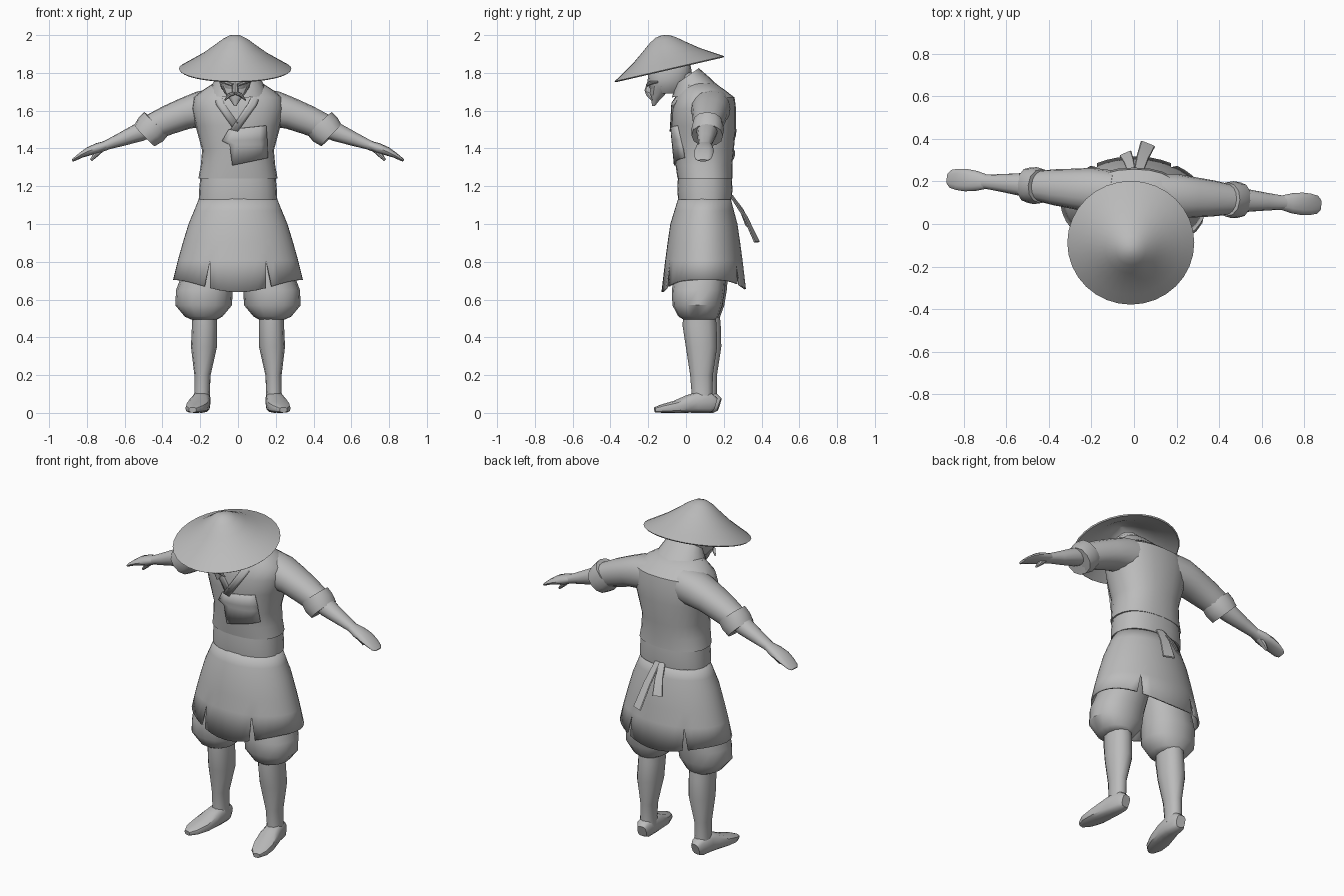
import bpy, bmesh, math
from mathutils import Vector

if "Cube" in bpy.data.objects:
    bpy.data.objects.remove(bpy.data.objects["Cube"])

mat = bpy.data.materials.new("clay grey")
mat.use_nodes = True
GREY = (0.5, 0.5, 0.5, 1)
mat.diffuse_color = GREY
mat.node_tree.nodes["Principled BSDF"].inputs["Base Color"].default_value = GREY
parts = []


def finish(name, bm, thickness=0):
    mesh = bpy.data.meshes.new(name)
    bm.to_mesh(mesh)
    bm.free()
    mesh.materials.append(mat)
    ob = bpy.data.objects.new(name, mesh)
    bpy.context.collection.objects.link(ob)
    parts.append(ob)
    if thickness:
        mod = ob.modifiers.new("thickness", "SOLIDIFY")
        mod.thickness, mod.offset = thickness, -1


def loft(name, rings, n=16, power=2.2, caps=True):
    """Skin rings given as (centre, half-axis u, half-axis v)."""
    bm = bmesh.new()
    loops = []
    for c, u, v in rings:
        row = []
        for i in range(n):
            a = math.tau * i / n
            cs, sn = math.cos(a), math.sin(a)
            cs = math.copysign(abs(cs) ** (2 / power), cs)
            sn = math.copysign(abs(sn) ** (2 / power), sn)
            row.append(bm.verts.new(Vector(c) + Vector(u) * cs + Vector(v) * sn))
        loops.append(row)
    for a, b in zip(loops, loops[1:]):
        for i in range(n):
            j = (i + 1) % n
            bm.faces.new((a[i], a[j], b[j], b[i]))
    if caps:
        bm.faces.new(loops[0])
        bm.faces.new(loops[-1])
    bmesh.ops.recalc_face_normals(bm, faces=bm.faces)
    finish(name, bm)


def stack(name, rows, **kw):
    """Level rings: (z, x, y, half width, half depth)."""
    loft(name, [((x, y, z), (rx, 0, 0), (0, ry, 0)) for z, x, y, rx, ry in rows], **kw)


def tube(name, rows, **kw):
    """Rings across a path: (x, y, z, half width, half height)."""
    pts = [Vector(r[:3]) for r in rows]
    rings = []
    for i, r in enumerate(rows):
        t = (pts[min(i + 1, len(pts) - 1)] - pts[max(i - 1, 0)]).normalized()
        side = t.cross(Vector((0, 0, 1))).normalized()
        rings.append((pts[i], side * r[3], side.cross(t) * r[4]))
    loft(name, rings, **kw)


def sample(rows, z):
    """Blend (z, values...) rows, sorted by rising z."""
    z = min(max(z, rows[0][0]), rows[-1][0])
    for a, b in zip(rows, rows[1:]):
        if z <= b[0]:
            f = (z - a[0]) / (b[0] - a[0])
            return [p + (q - p) * f for p, q in zip(a[1:], b[1:])]


# Tunic body
TORSO = [(1.24, 0, .1, .21, .145), (1.31, 0, .095, .197, .15), (1.39, 0, .095, .19, .158),
         (1.52, 0, .095, .225, .17), (1.61, 0, .095, .245, .17), (1.67, 0, .1, .235, .157),
         (1.71, 0, .085, .185, .12), (1.745, 0, .07, .13, .085)]
stack("tunic", TORSO, n=24, power=2.3)


def ribbon(name, left, right, lift=.009, cols=6):
    """Cloth strip lying on the tunic front between two (x, z) edges."""
    bm = bmesh.new()
    rows = []
    for (x0, z0), (x1, z1) in zip(left, right):
        row = []
        for i in range(cols + 1):
            x, z = x0 + (x1 - x0) * i / cols, z0 + (z1 - z0) * i / cols
            _, cy, rx, ry = sample(TORSO, z)
            k = max(0, 1 - abs(x / rx) ** 2.3) ** (1 / 2.3)
            row.append(bm.verts.new((x, cy - ry * k - lift, z)))
        rows.append(row)
    for a, b in zip(rows, rows[1:]):
        for i in range(cols):
            bm.faces.new((b[i], b[i + 1], a[i + 1], a[i]))
    finish(name, bm, .012)


ribbon("right_lapel", [(-.145, 1.735), (-.115, 1.63), (-.03, 1.51)],
       [(-.11, 1.735), (-.075, 1.64), (0, 1.535)], cols=3)
ribbon("left_lapel", [(.1, 1.735), (.055, 1.64), (-.04, 1.5)],
       [(.14, 1.735), (.1, 1.63), (0, 1.49)], .014, cols=3)
ribbon("front_overlap", [(-.05, 1.5), (-.085, 1.44), (-.045, 1.42), (-.03, 1.31)],
       [(.15, 1.52), (.155, 1.45), (.155, 1.42), (.16, 1.35)])
loft("collar", [((0, .06, 1.69), (.16, 0, 0), (0, .135, .02)),
                ((0, .03, 1.75), (.13, 0, 0), (0, .09, .03)),
                ((0, .01, 1.785), (.11, 0, 0), (0, .058, .04)),
                ((0, .01, 1.78), (.1, 0, 0), (0, .048, .035)),
                ((0, .03, 1.72), (.1, 0, 0), (0, .07, .02))], n=20)

# Belt and its hanging ends
stack("belt", [(1.13, 0, .1, .208, .142), (1.18, 0, .1, .206, .146),
               (1.245, 0, .1, .2, .143)], n=24, power=2.3)
for name, top, end, w in (("long_sash_end", (.02, .24, 1.15), (.065, .375, .905), .036),
                          ("short_sash_end", (-.01, .24, 1.15), (-.04, .33, .99), .03)):
    a, b = Vector(top), Vector(end)
    m = a.lerp(b, .45)
    m.y += .012
    tube(name, [(*p, w * k, .005) for p, k in ((a, .6), (m, .8), (b, 1))], n=8, power=5)

# Skirt of four panels parted by slits
SKIRT = [(.63, .095, .352, .226), (.7, .095, .345, .218), (.85, .095, .308, .2),
         (1.0, .095, .262, .178), (1.15, .098, .2, .135)]


def hem(a):
    front, back = max(0, math.cos(a)), max(0, -math.cos(a))
    return .705 - .065 * front ** 4 - .05 * back ** 4


bm = bmesh.new()
for lo, hi in ((-28, 28), (28, 147), (147, 213), (213, 332)):
    cols = max(6, (hi - lo) // 9)
    rows = []
    for level in (1.15, 1.07, 1.0, .9, .81, 0):
        cut = 0 if level else 3
        row = []
        for i in range(cols + 1):
            a = math.radians(lo + cut + (hi - lo - 2 * cut) * i / cols)
            z = level or hem(a)
            cy, rx, ry = sample(SKIRT, z)
            row.append(bm.verts.new((rx * math.sin(a), cy - ry * math.cos(a), z)))
        rows.append(row)
    for a, b in zip(rows, rows[1:]):
        for i in range(cols):
            bm.faces.new((b[i], b[i + 1], a[i + 1], a[i]))
bmesh.ops.remove_doubles(bm, verts=bm.verts, dist=.0005)
finish("skirt", bm, .01)

# Legs, feet and arms
for side, s, dy in (("left", 1, 0), ("right", -1, .022)):
    stack(side + "_breeches", [(z, s * x, y + dy / 2, rx, ry) for z, x, y, rx, ry in (
        (.495, .18, .07, .07, .085), (.51, .182, .065, .1, .105), (.57, .182, .06, .15, .132),
        (.65, .178, .065, .15, .14), (.78, .14, .08, .14, .135), (.95, .1, .09, .1, .11))])
    stack(side + "_shin", [(z, s * x, y + dy, rx, ry) for z, x, y, rx, ry in (
        (.06, .19, .085, .045, .055), (.11, .19, .085, .041, .056), (.2, .188, .082, .043, .06),
        (.35, .18, .082, .069, .083), (.46, .177, .072, .067, .09),
        (.54, .177, .07, .065, .085))], n=12)
    tube(side + "_shoe", [(s * x, y + dy, z, w, h) for x, y, z, w, h in (
        (.187, .155, .045, .028, .035), (.19, .13, .053, .042, .053), (.195, .06, .056, .05, .056),
        (.203, .01, .047, .056, .047), (.217, -.06, .032, .06, .032),
        (.232, -.125, .023, .048, .023), (.24, -.165, .016, .02, .014))], n=12, power=2.8)

    def arm(part, rows, **kw):
        """Rows of (reach, z, half width, half height), with y set by the reach."""
        slope, base = (-.06, .142) if s > 0 else (.08, .143)
        tube(side + part, [(s * x, base + slope * x, z, w, h) for x, z, w, h in rows], **kw)

    arm("_sleeve", [(.1, 1.62, .1, .1), (.2, 1.608, .105, .095), (.28, 1.585, .095, .084),
                    (.37, 1.55, .085, .078), (.46, 1.51, .07, .07)])
    arm("_cuff", [(.432, 1.533, .08, .088), (.462, 1.5, .087, .09), (.495, 1.468, .083, .078),
                  (.49, 1.473, .07, .067), (.46, 1.503, .06, .06)], n=12)
    arm("_forearm", [(.43, 1.525, .05, .05), (.52, 1.487, .055, .05), (.62, 1.447, .042, .036),
                     (.69, 1.42, .034, .026), (.74, 1.4, .035, .025)], n=12)
    arm("_hand", [(.69, 1.42, .033, .022), (.74, 1.403, .047, .027), (.79, 1.385, .053, .023),
                  (.83, 1.365, .05, .015), (.862, 1.345, .042, .01),
                  (.876, 1.336, .025, .006)], n=12)
    arm("_thumb", [(.72, 1.4, .022, .016), (.752, 1.368, .02, .014),
                   (.778, 1.338, .01, .007)], n=8)

# Head with nose, brows, moustache and pointed beard
HX = -.015
stack("head", [(1.69, HX, -.1, .05, .075), (1.72, HX, -.1, .075, .095), (1.76, HX, -.093, .086, .11),
               (1.81, HX, -.085, .09, .115), (1.86, HX, -.075, .078, .095),
               (1.9, HX, -.075, .04, .05)])
tube("neck", [(0, .08, 1.65, .07, .07), (-.005, .02, 1.73, .06, .06),
              (HX, -.05, 1.8, .06, .06)], n=12)
stack("beard", [(1.625, HX, -.172, .006, .008), (1.66, HX, -.16, .03, .025),
                (1.695, HX, -.145, .058, .045), (1.73, HX, -.13, .075, .06)], n=10)
stack("nose", [(1.695, HX, -.195, .016, .022), (1.71, HX, -.195, .018, .024),
               (1.76, HX, -.19, .01, .012)], n=8)
for side, s in (("left", 1), ("right", -1)):
    tube(side + "_brow", [(HX + s * .015, -.205, 1.735, .01, .007), (HX + s * .045, -.185, 1.748, .012, .01),
                          (HX + s * .075, -.15, 1.752, .007, .005)], n=8)
    tube(side + "_moustache", [(HX + s * .005, -.205, 1.692, .01, .009), (HX + s * .03, -.198, 1.683, .012, .01),
                               (HX + s * .055, -.18, 1.655, .004, .004)], n=8)

# Wide straw hat, tipped forward, with a hollow underside
tilt = math.radians(13)
axis = Vector((0, -math.sin(tilt), math.cos(tilt)))
across = Vector((0, math.cos(tilt), math.sin(tilt)))
profile = [(.008, .181), (.035, .176), (.07, .156), (.12, .117), (.18, .072), (.24, .035),
           (.298, 0), (.292, -.006), (.23, .027), (.17, .062), (.11, .105), (.06, .14), (.008, .165)]
loft("straw_hat", [(Vector((HX, -.088, 1.822)) + axis * h, (r, 0, 0), across * r)
                   for r, h in profile], n=32, power=2)

# Smooth shading with kept creases
bpy.ops.object.select_all(action="DESELECT")
for ob in parts:
    ob.select_set(True)
bpy.context.view_layer.objects.active = parts[0]
bpy.ops.object.shade_smooth_by_angle(angle=math.radians(40))
